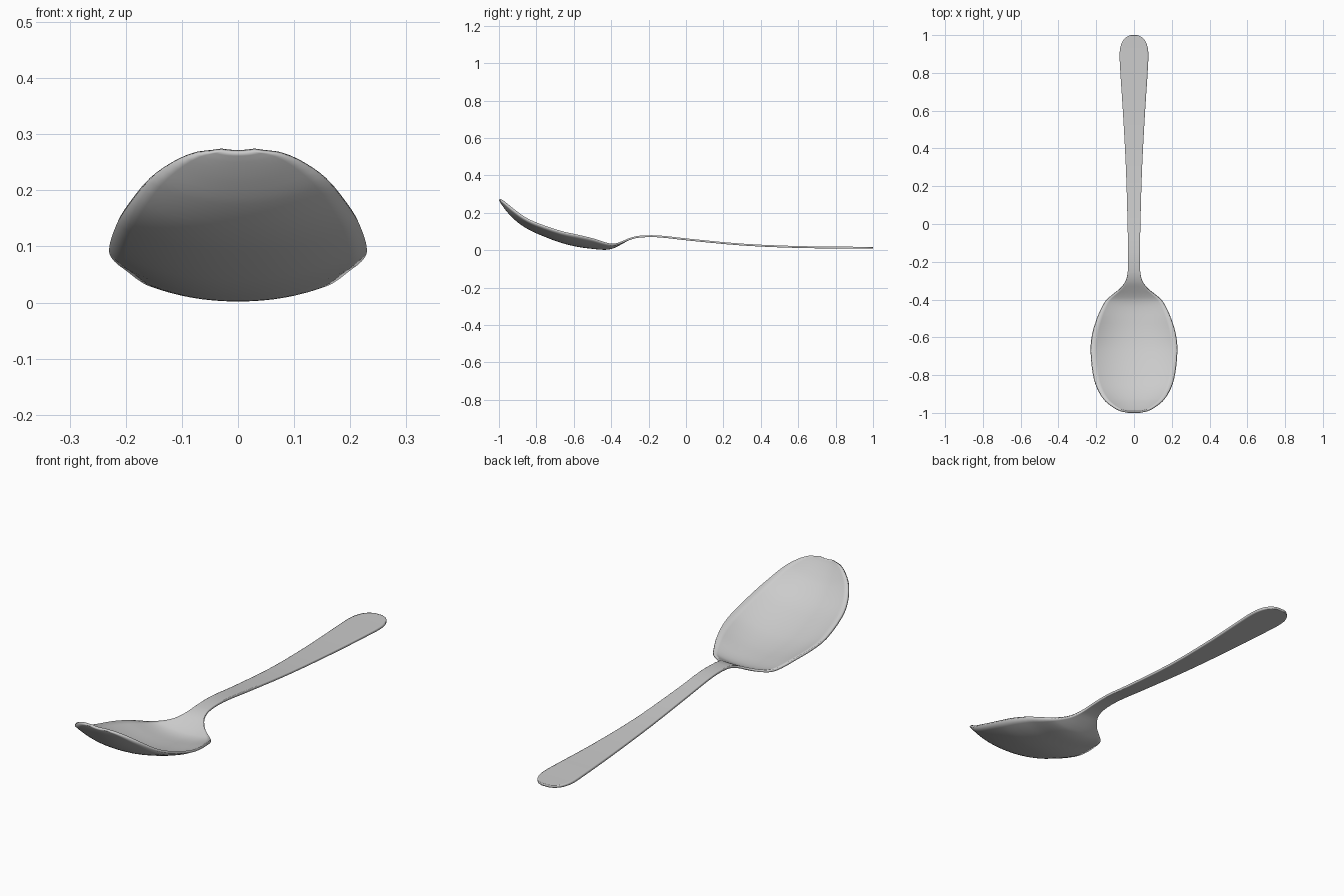
import bpy, bmesh
from math import radians

cube = bpy.data.objects.get("Cube")
if cube:
    bpy.data.objects.remove(cube, do_unlink=True)

steel = bpy.data.materials.new("brushed_steel")
steel.use_nodes = True
colour = (0.6, 0.6, 0.6, 1)
steel.diffuse_color = colour
steel.node_tree.nodes["Principled BSDF"].inputs["Base Color"].default_value = colour

# Stations from bowl tip to handle end: y, half width, underside z, rim z
STATIONS = [
    (-1.0, .03, .267, .27), (-.99, .075, .25, .264), (-.965, .12, .215, .245),
    (-.93, .16, .175, .216), (-.87, .196, .127, .172), (-.8, .217, .09, .138),
    (-.67, .23, .04, .094), (-.58, .221, .018, .074), (-.5, .197, .007, .055),
    (-.44, .17, .002, .035), (-.4, .145, .006, .026), (-.37, .11, .018, .028),
    (-.34, .073, .034, .038), (-.3, .044, .055, .055), (-.25, .033, .067, .067),
    (-.15, .032, .069, .069), (0, .034, .053, .053), (.3, .043, .025, .025),
    (.6, .059, .012, .012), (.85, .075, .009, .009), (.92, .075, .008, .008),
    (.965, .062, .008, .008), (.99, .04, .008, .008), (1.0, .018, .008, .008),
]
ACROSS = 16
STEPS = 3


def spline(a, b, c, d, t):
    """Smooth curve from b to c, with slopes that respect uneven spacing."""
    span = c[0] - b[0]
    result = [b[0] + span * t]
    for k in range(1, len(b)):
        m0 = (c[k] - a[k]) / (c[0] - a[0]) * span
        m1 = (d[k] - b[k]) / (d[0] - b[0]) * span
        result.append((2*t**3 - 3*t**2 + 1) * b[k] + (t**3 - 2*t**2 + t) * m0
                      + (3*t**2 - 2*t**3) * c[k] + (t**3 - t**2) * m1)
    return result


def refine(points):
    last = len(points) - 1
    out = []
    for i in range(last):
        a, d = points[max(i - 1, 0)], points[min(i + 2, last)]
        out += [spline(a, points[i], points[i + 1], d, s / STEPS) for s in range(STEPS)]
    return out + [points[-1]]


# Loft one continuous sheet through the bowl, neck and handle
bm = bmesh.new()
rows = []
for y, width, low, rim in refine(STATIONS):
    row = []
    for i in range(ACROSS + 1):
        t = 2 * i / ACROSS - 1
        row.append(bm.verts.new((width * t, y, low + (rim - low) * abs(t) ** 2.2)))
    rows.append(row)
for near, far in zip(rows, rows[1:]):
    for i in range(ACROSS):
        bm.faces.new((near[i], near[i + 1], far[i + 1], far[i]))

mesh = bpy.data.meshes.new("spoon")
bm.to_mesh(mesh)
bm.free()
mesh.materials.append(steel)
spoon = bpy.data.objects.new("spoon", mesh)
bpy.context.collection.objects.link(spoon)

# Thicken upwards from the underside
solid = spoon.modifiers.new("thickness", 'SOLIDIFY')
solid.thickness = 0.01
solid.offset = 1

bpy.context.view_layer.objects.active = spoon
spoon.select_set(True)
bpy.ops.object.shade_smooth_by_angle(angle=radians(40))
